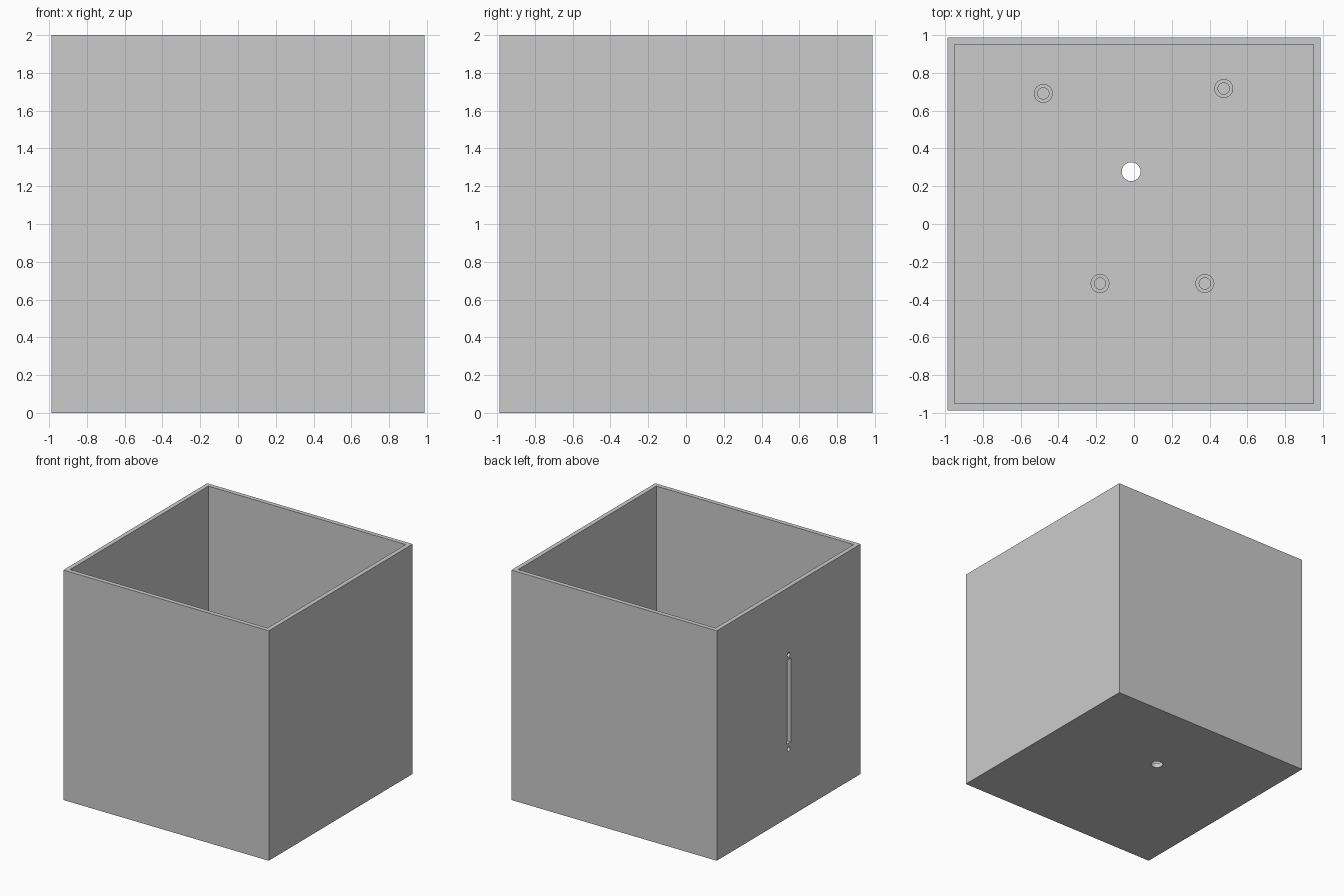
import bpy, bmesh, math
from mathutils import Matrix, Vector

if "Cube" in bpy.data.objects:
    bpy.data.objects.remove(bpy.data.objects["Cube"])

HALF, HEIGHT = 0.988, 2.0
WALL, FLOOR = 0.0385, 0.04
PEG_TOP = 0.14

grey = bpy.data.materials.new("light grey")
grey.diffuse_color = (0.6, 0.6, 0.6, 1)
grey.use_nodes = True
grey.node_tree.nodes["Principled BSDF"].inputs["Base Color"].default_value = grey.diffuse_color


def finish(name, bm):
    bmesh.ops.recalc_face_normals(bm, faces=bm.faces)
    mesh = bpy.data.meshes.new(name)
    bm.to_mesh(mesh)
    bm.free()
    mesh.materials.append(grey)
    obj = bpy.data.objects.new(name, mesh)
    bpy.context.collection.objects.link(obj)
    return obj


def box(name, lo, hi):
    lo, hi = Vector(lo), Vector(hi)
    bm = bmesh.new()
    bmesh.ops.create_cube(bm, size=1, matrix=Matrix.Translation((lo + hi) / 2)
                          @ Matrix.Diagonal((*(hi - lo), 1)))
    return finish(name, bm)


def cylinder(name, centre, radius, depth, axis="Z"):
    turn = Matrix.Rotation(math.pi / 2, 4, "Y") if axis == "X" else Matrix()
    bm = bmesh.new()
    bmesh.ops.create_cone(bm, cap_ends=True, segments=24, radius1=radius, radius2=radius,
                          depth=depth, matrix=Matrix.Translation(centre) @ turn)
    return finish(name, bm)


def cut(target, cutter):
    cutter.hide_render = True
    mod = target.modifiers.new("cut", "BOOLEAN")
    mod.operation, mod.solver, mod.object = "DIFFERENCE", "EXACT", cutter
    bpy.context.view_layer.objects.active = target
    bpy.ops.object.modifier_apply(modifier=mod.name)
    bpy.data.objects.remove(cutter)


def smooth(obj):
    bpy.ops.object.select_all(action="DESELECT")
    obj.select_set(True)
    bpy.context.view_layer.objects.active = obj
    bpy.ops.object.shade_smooth_by_angle(angle=math.radians(30))


# Open-topped case
case = box("case", (-HALF, -HALF, 0), (HALF, HALF, HEIGHT))
inner = HALF - WALL
cut(case, box("cavity_cutter", (-inner, -inner, FLOOR), (inner, inner, HEIGHT + 0.2)))

# Cable hole through the floor
cut(case, cylinder("floor_hole_cutter", (-0.015, 0.277, 0), 0.05, 0.3))

# Upright slot in the left wall, with a screw hole above and below
cut(case, box("slot_cutter", (-HALF - 0.1, -0.03, 0.645), (-HALF + 0.1, 0.03, 1.375)))
for z in (0.595, 1.415):
    cut(case, cylinder("screw_hole_cutter", (-HALF, 0, z), 0.02, 0.2, "X"))
smooth(case)

# Hollow mounting pegs standing on the floor
for x, y in ((-0.48, 0.691), (0.475, 0.717), (-0.18, -0.315), (0.375, -0.315)):
    mid, tall = (FLOOR + PEG_TOP) / 2, PEG_TOP - FLOOR
    peg = cylinder("mounting_peg", (x, y, mid), 0.05, tall)
    cut(peg, cylinder("peg_hole_cutter", (x, y, mid), 0.03, tall + 0.1))
    smooth(peg)
